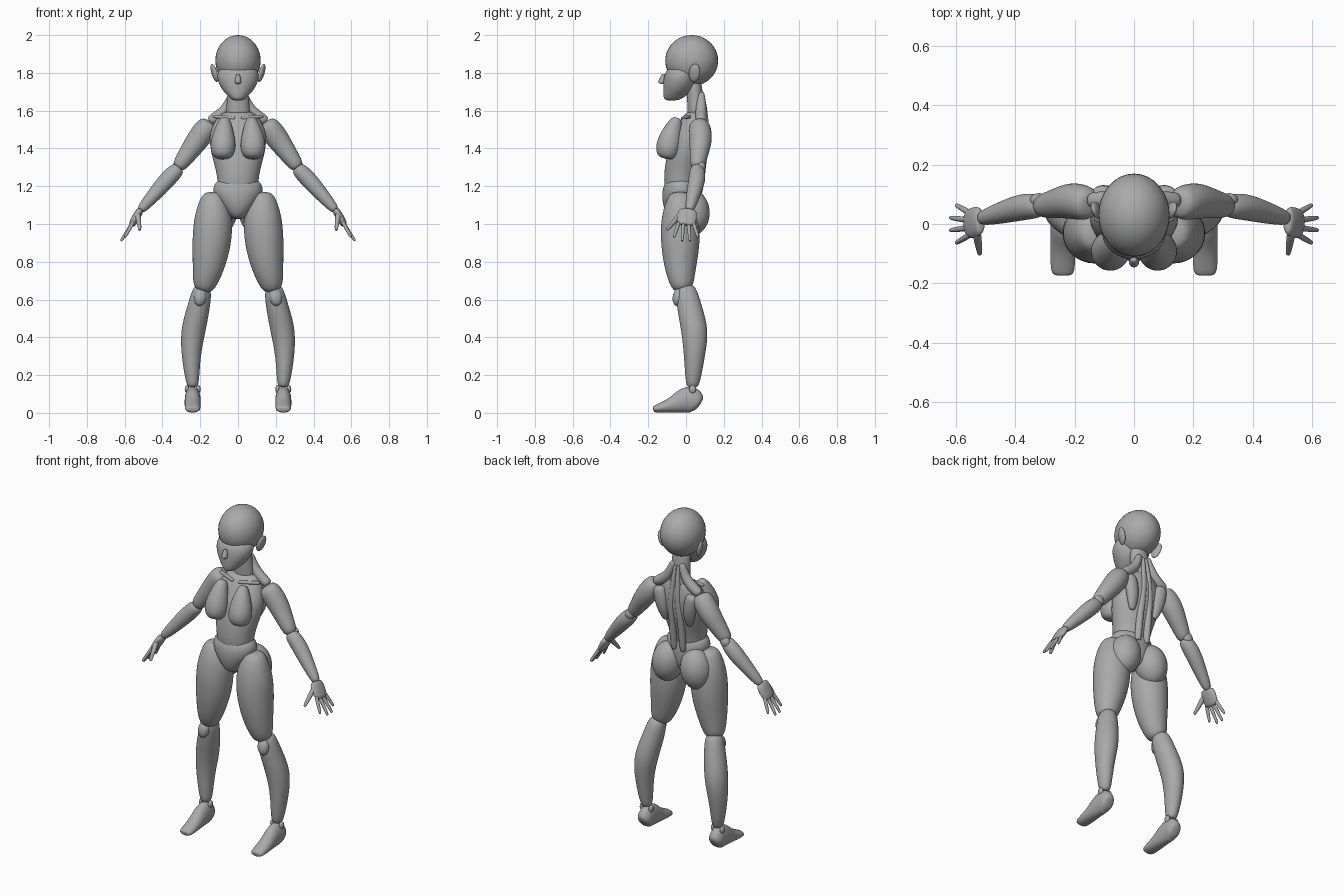
import bpy, bmesh, math
from mathutils import Vector, Matrix, Euler

cube = bpy.data.objects.get("Cube")
if cube:
    bpy.data.objects.remove(cube, do_unlink=True)

grey_value = .4
grey = bpy.data.materials.new("clay grey")
grey.use_nodes = True
grey.diffuse_color = (grey_value, grey_value, grey_value, 1)
grey.node_tree.nodes["Principled BSDF"].inputs["Base Color"].default_value = grey.diffuse_color

SIDES = 12
SWELL = 1.045   # offsets the shrinkage of subdivision
X, Y, Z = Matrix.Identity(3)


def finish(name, bm, mirror, levels):
    """Turn a bmesh into a smooth grey object."""
    bmesh.ops.recalc_face_normals(bm, faces=bm.faces)
    mesh = bpy.data.meshes.new(name)
    bm.to_mesh(mesh)
    bm.free()
    mesh.materials.append(grey)
    mesh.shade_smooth()
    ob = bpy.data.objects.new(name, mesh)
    bpy.context.collection.objects.link(ob)
    if mirror:
        ob.modifiers.new("mirror", 'MIRROR').use_mirror_merge = False
    if levels:
        subdivision = ob.modifiers.new("smooth", 'SUBSURF')
        subdivision.levels = subdivision.render_levels = levels


def dome(end, neighbour):
    """A smaller ring just past an end, which rounds it off."""
    centre, a, b = end
    outward = (centre - neighbour[0]).normalized()
    return centre + outward * min(a.length, b.length) * .45, a * .6, b * .6


def skin(name, rings, mirror):
    """Skin rings of (centre, first radius vector, second radius vector)."""
    rings = [dome(rings[0], rings[1]), *rings, dome(rings[-1], rings[-2])]
    angles = [math.tau * i / SIDES for i in range(SIDES)]
    bm = bmesh.new()
    loops = [[bm.verts.new(centre + (a * math.cos(t) + b * math.sin(t)) * SWELL)
              for t in angles] for centre, a, b in rings]
    for lower, upper in zip(loops, loops[1:]):
        for i in range(SIDES):
            bm.faces.new((lower[i - 1], lower[i], upper[i], upper[i - 1]))
    bm.faces.new(loops[0])
    bm.faces.new(loops[-1])
    finish(name, bm, mirror, 2)


def trunk(name, *stations):
    """Level ovals on the centre line: height, half width, front, back."""
    skin(name, [(Y * (front + back) / 2 + Z * height, X * half_width, Y * (back - front) / 2)
                for height, half_width, front, back in stations], False)


def limb(name, *stations, side=Y, flat=1, width=None, mirror=True):
    """Rings square to a path of x, y, z, radius; side is the axis of the width."""
    points = [Vector(station[:3]) for station in stations]
    rings = []
    for i, (point, station) in enumerate(zip(points, stations)):
        ahead, behind = points[min(i + 1, len(points) - 1)], points[max(i - 1, 0)]
        along = (ahead - behind).normalized()
        across = (side - along * side.dot(along)).normalized()
        radius = station[-1]
        rings.append((point, along.cross(across) * radius, across * (width or radius * flat)))
    skin(name, rings, mirror)


def blob(name, centre, radii, turn=(0, 0, 0), mirror=True):
    """An ellipsoid, turned by degrees."""
    rotation = Euler([math.radians(angle) for angle in turn]).to_matrix().to_4x4()
    placement = Matrix.Translation(centre) @ rotation @ Matrix.Diagonal((*radii, 1))
    bm = bmesh.new()
    bmesh.ops.create_uvsphere(bm, u_segments=32, v_segments=20, radius=1, matrix=placement)
    finish(name, bm, mirror, 0)


# Head
blob("cranium", centre=(0, .03, 1.865), radii=(.12, .14, .135), mirror=False)
trunk("face", (1.81, .11, -.11, .07), (1.76, .11, -.12, .06),
      (1.71, .085, -.12, .04), (1.67, .045, -.12, -.01))
limb("nose", (0, -.12, 1.79, .01), (0, -.13, 1.75, .02), mirror=False)
blob("ears", centre=(.125, .045, 1.8), radii=(.014, .03, .05), turn=(-12, 14, -15))

# Neck and shoulder girdle
limb("neck", (0, .06, 1.56, .07), (0, .05, 1.65, .056), (0, .04, 1.76, .056),
     flat=.75, mirror=False)
limb("trapezius", (.03, .08, 1.69, .02), (.06, .08, 1.6, .03), (.14, .08, 1.55, .03))
limb("collarbones", (.02, -.02, 1.56, .01), (.13, .02, 1.57, .01))

# Torso
trunk("torso", (1.57, .11, -.02, .11), (1.48, .155, -.07, .12), (1.38, .145, -.1, .11),
      (1.25, .105, -.12, .07), (1.17, .11, -.11, .06))
limb("breasts", (.08, -.1, 1.37, .06), (.08, -.09, 1.42, .07),
     (.075, -.07, 1.5, .05), (.07, -.05, 1.55, .03))
limb("shoulder_blades", (.11, .1, 1.52, .04), (.09, .1, 1.42, .04), (.08, .08, 1.34, .02),
     flat=.8)
limb("back_muscles", (.01, .09, 1.68, .01), (.02, .11, 1.5, .02),
     (.03, .09, 1.34, .02), (.03, .07, 1.17, .02))
trunk("pelvis", (1.21, .135, -.12, .07), (1.14, .13, -.13, .08), (1.05, .055, -.11, .07))
blob("buttocks", centre=(.095, .035, 1.06), radii=(.09, .09, .12), turn=(0, -8, 0))

# Arms
limb("upper_arms", (.16, .07, 1.52, .06), (.21, .08, 1.45, .062),
     (.26, .07, 1.38, .05), (.31, .06, 1.31, .04))
limb("forearms", (.32, .06, 1.29, .04), (.37, .06, 1.24, .046),
     (.44, .04, 1.16, .038), (.51, .02, 1.08, .026))
blob("elbows", centre=(.32, .08, 1.3), radii=(.03, .024, .034), turn=(0, -35, 0))

# Hands: the fingers fan out from the palm
limb("palms", (.52, .01, 1.07, .022), (.56, 0, 1, .02), width=.052)
for i, finger in enumerate(("little", "ring", "middle", "index")):
    spread = 1.5 - i
    drop = .01 * spread ** 2
    limb(finger + "_fingers", (.555, .025 * spread, 1.01, .011),
         (.62 - drop, .042 * spread, .91 + drop, .008))
limb("thumbs", (.53, -.03, 1.05, .016), (.52, -.1, .97, .009), side=X)

# Legs
limb("thighs", (.13, -.03, 1.14, .07), (.13, -.03, 1.03, .105), (.14, -.03, .88, .103),
     (.16, -.03, .75, .08), (.18, -.02, .67, .06))
limb("shins", (.19, 0, .65, .052), (.21, .02, .55, .06), (.24, .05, .43, .066),
     (.25, .045, .3, .05), (.24, .035, .15, .034), flat=1.1)
blob("kneecaps", centre=(.2, -.04, .615), radii=(.034, .03, .05), turn=(-12, -8, 0))

# Feet: soles rest on the ground, so each height sets both centre and radius
HEIGHTS = {.06: .11, .03: .15, -.02: .13, -.07: .08, -.165: .04}
limb("feet", *[(.24, y, height / 2, height / 2) for y, height in HEIGHTS.items()],
     side=X, width=.042)
for side_name, sign in (("inner", -1), ("outer", 1)):
    blob(side_name + "_ankle_bones", centre=(.24 + sign * .03, .035, .125),
         radii=(.012, .018, .022))
